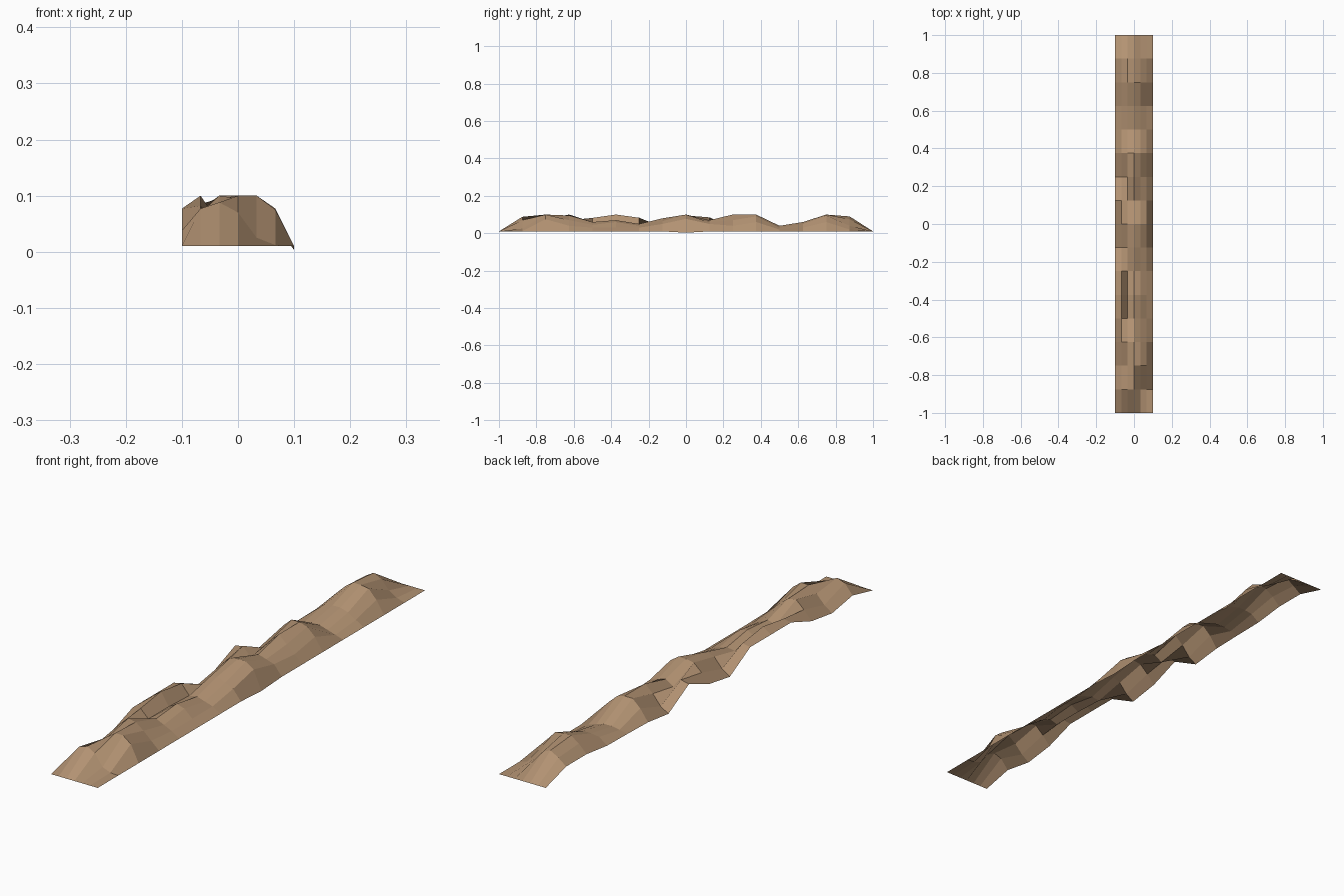
import bpy, bmesh

if "Cube" in bpy.data.objects:
    bpy.data.objects.remove(bpy.data.objects["Cube"])

BASE = 0.01
# Ridge cross-sections (hundredths above the base), front to back,
# at seven even steps from left (x=-0.1) to right (x=0.1)
ROWS = [
    (0, 0, 0, 0, 0, 0, 0),
    (2.8, 6.7, 7.8, 6, 1.5, 0.2, 0),
    (0.7, 3, 6.5, 9, 9, 6.5, 0),
    (2.4, 6, 9, 8.5, 6, 3, 0),
    (6.7, 7.2, 4, 5, 3.5, 2, 0),
    (6.7, 9, 4, 6, 5, 2, 0),
    (6.7, 7.3, 3.5, 4, 3, 2, 0),
    (0, 2.2, 6, 7, 5.5, 4, 0),
    (2, 5.5, 8.5, 9, 9, 6.7, -0.7),
    (6.7, 7.5, 4, 6, 5, 4, 0),
    (0, 2, 6, 9, 6, 3, 0),
    (1.5, 6, 9, 9, 8, 5, 0),
    (1.8, 2.5, 3, 3, 2, 1, 0),
    (2, 4.5, 5, 5, 4, 2, 0),
    (3.5, 6.7, 9, 9, 8.5, 5, 0),
    (3.5, 6, 8, 6.5, 3, 1, 0),
    (0, 0, 0, 0, 0, 0, 0),
]

earth = bpy.data.materials.new("tan_earth")
earth.diffuse_color = (0.45, 0.29, 0.17, 1)
earth.use_nodes = True
earth.node_tree.nodes["Principled BSDF"].inputs["Base Color"].default_value = earth.diffuse_color

# Open sheet of faceted quads lofted through the cross-sections
bm = bmesh.new()
grid = [[bm.verts.new((-0.1 + c * 0.2 / 6, -1 + r * 0.125, BASE + h / 100))
         for c, h in enumerate(row)] for r, row in enumerate(ROWS)]
for near, far in zip(grid, grid[1:]):
    for c in range(6):
        bm.faces.new((near[c], near[c + 1], far[c + 1], far[c]))

mesh = bpy.data.meshes.new("dirt_ridge")
bm.to_mesh(mesh)
bm.free()
mesh.materials.append(earth)
ridge = bpy.data.objects.new("dirt_ridge", mesh)
bpy.context.collection.objects.link(ridge)
